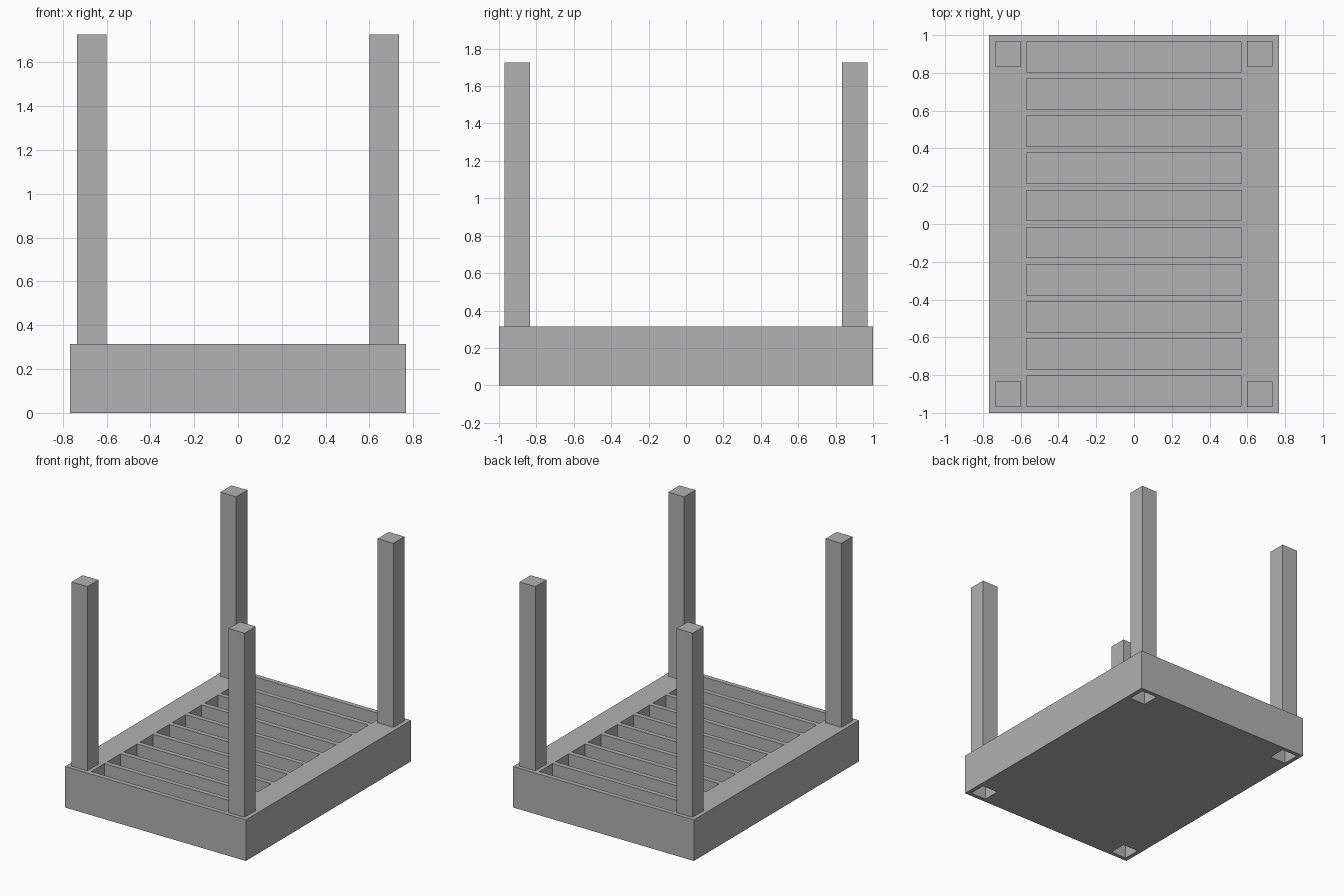
import bpy, bmesh
from mathutils import Matrix, Vector

if "Cube" in bpy.data.objects:
    bpy.data.objects.remove(bpy.data.objects["Cube"], do_unlink=True)

GREY = (0.445, 0.445, 0.445, 1)
grey = bpy.data.materials.new("plain grey")
grey.use_nodes = True
grey.diffuse_color = GREY
grey.node_tree.nodes["Principled BSDF"].inputs["Base Color"].default_value = GREY


def boxes(name, spans):
    """One object made of boxes, each given by its low and high corner."""
    bm = bmesh.new()
    for low, high in spans:
        low, high = Vector(low), Vector(high)
        place = Matrix.Translation((low + high) / 2) @ Matrix.Diagonal((high - low).to_4d())
        place[3][3] = 1
        bmesh.ops.create_cube(bm, size=1, matrix=place)
    mesh = bpy.data.meshes.new(name)
    bm.to_mesh(mesh)
    bm.free()
    mesh.materials.append(grey)
    obj = bpy.data.objects.new(name, mesh)
    bpy.context.collection.objects.link(obj)
    return obj


WIDTH, LENGTH, HEIGHT = 0.767, 1.0, 0.315
POST_X, POST_Y, POST_HALF, POST_TOP = 0.667, 0.902, 0.0675, 1.727
SLOTS, PITCH, SLOT_X, SLOT_HALF, SLOT_FLOOR = 10, 0.1964, 0.57, 0.08, 0.06
SOCKET_TOP = 0.17

corners = [("front_right", -1, -1), ("front_left", 1, -1),
           ("back_right", -1, 1), ("back_left", 1, 1)]


def post_span(sx, sy, bottom, top):
    x, y, h = sx * POST_X, sy * POST_Y, POST_HALF
    return (x - h, y - h, bottom), (x + h, y + h, top)


# Base block
base = boxes("base", [((-WIDTH, -LENGTH, 0), (WIDTH, LENGTH, HEIGHT))])

# Slots between the slats, and sockets under the posts
cuts = []
for i in range(SLOTS):
    y = (i - (SLOTS - 1) / 2) * PITCH
    cuts.append(((-SLOT_X, y - SLOT_HALF, SLOT_FLOOR), (SLOT_X, y + SLOT_HALF, 0.5)))
for _, sx, sy in corners:
    cuts.append(post_span(sx, sy, -0.1, SOCKET_TOP))
cutter = boxes("slot_cutter", cuts)
cutter.hide_render = True

cut = base.modifiers.new("cut", "BOOLEAN")
cut.operation = "DIFFERENCE"
cut.solver = "EXACT"
cut.object = cutter
bpy.context.view_layer.objects.active = base
bpy.ops.object.modifier_apply(modifier=cut.name)
bpy.data.objects.remove(cutter, do_unlink=True)

# Corner posts, let into the base
for corner, sx, sy in corners:
    boxes(corner + "_post", [post_span(sx, sy, SOCKET_TOP + 0.02, POST_TOP)])
